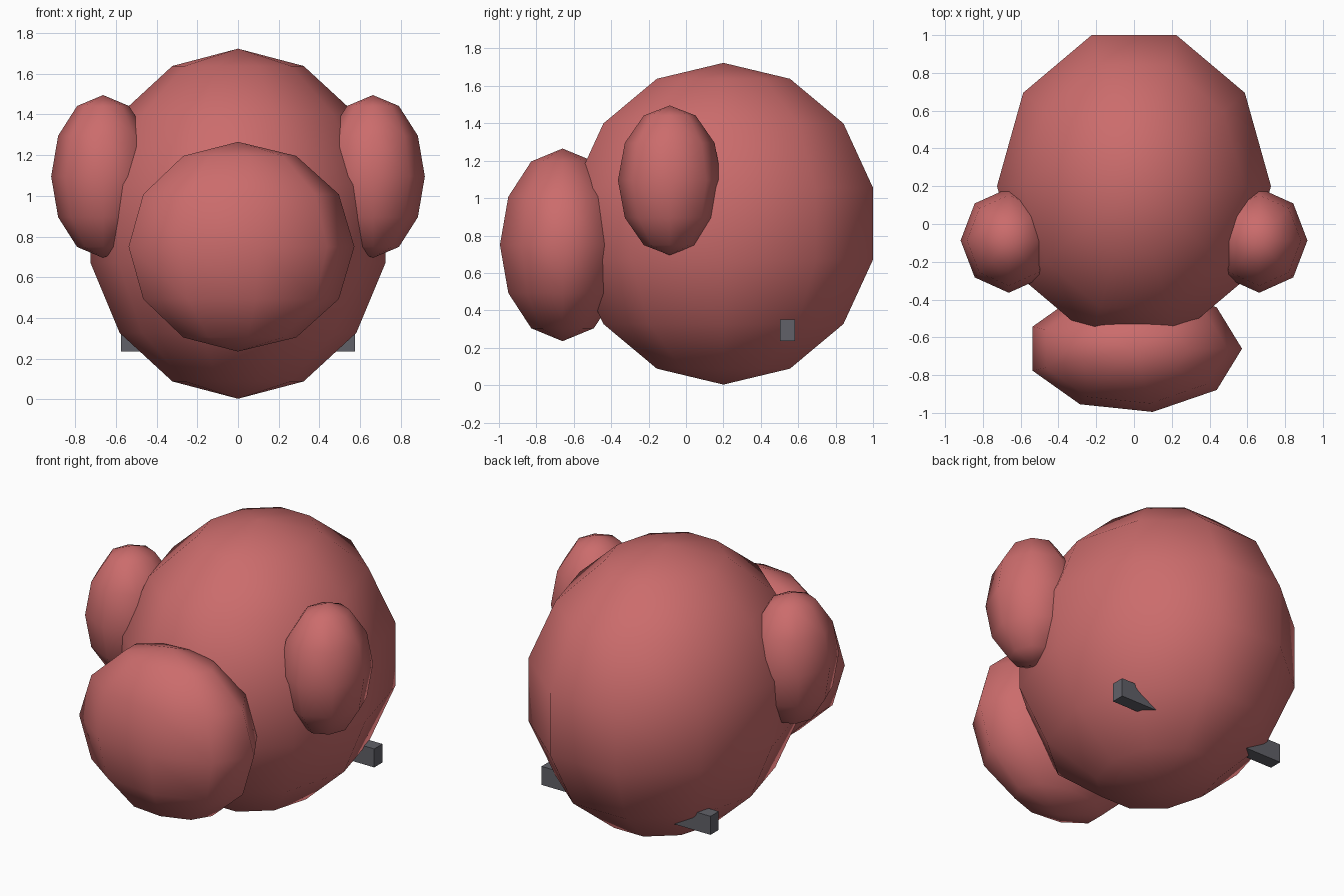
import bpy, bmesh
from math import radians
from mathutils import Matrix, Vector

old = bpy.data.objects.get("Cube")
if old:
    bpy.data.objects.remove(old, do_unlink=True)


def material(name, rgb):
    m = bpy.data.materials.new(name)
    m.use_nodes = True
    m.diffuse_color = (*rgb, 1)
    m.node_tree.nodes["Principled BSDF"].inputs["Base Color"].default_value = (*rgb, 1)
    return m


red = material("soft red", (0.6, 0.15, 0.15))
grey = material("dark grey", (0.12, 0.12, 0.14))


def add_part(name, bm, mat, location, smooth):
    mesh = bpy.data.meshes.new(name)
    bm.to_mesh(mesh)
    bm.free()
    mesh.materials.append(mat)
    for p in mesh.polygons:
        p.use_smooth = smooth
    obj = bpy.data.objects.new(name, mesh)
    obj.location = location
    bpy.context.collection.objects.link(obj)
    return obj


def ellipsoid(name, location, radii, segments, rings):
    """Coarse smooth ball whose first meridian points along +x."""
    bm = bmesh.new()
    bmesh.ops.create_uvsphere(bm, u_segments=segments, v_segments=rings, radius=1)
    bmesh.ops.transform(bm, verts=bm.verts,
                        matrix=Matrix.Diagonal((*radii, 1)) @ Matrix.Rotation(radians(-90), 4, "Z"))
    return add_part(name, bm, red, location, True)


# Body and muzzle
ellipsoid("body", (0, 0.2, 0.863), (0.744, 0.863, 0.86), 10, 7)
ellipsoid("muzzle", (0, -0.66, 0.75), (0.572, 0.34, 0.515), 9, 6)

# Ears
for side, x in (("left", 1), ("right", -1)):
    ellipsoid(side + "_ear", (x * 0.663, -0.087, 1.095), (0.255, 0.277, 0.4), 8, 6)

# Crossbar through the lower back of the body
bm = bmesh.new()
bmesh.ops.create_cube(bm, size=1)
bmesh.ops.scale(bm, verts=bm.verts, vec=Vector((1.15, 0.08, 0.114)))
add_part("crossbar", bm, grey, (0, 0.543, 0.293), False)
